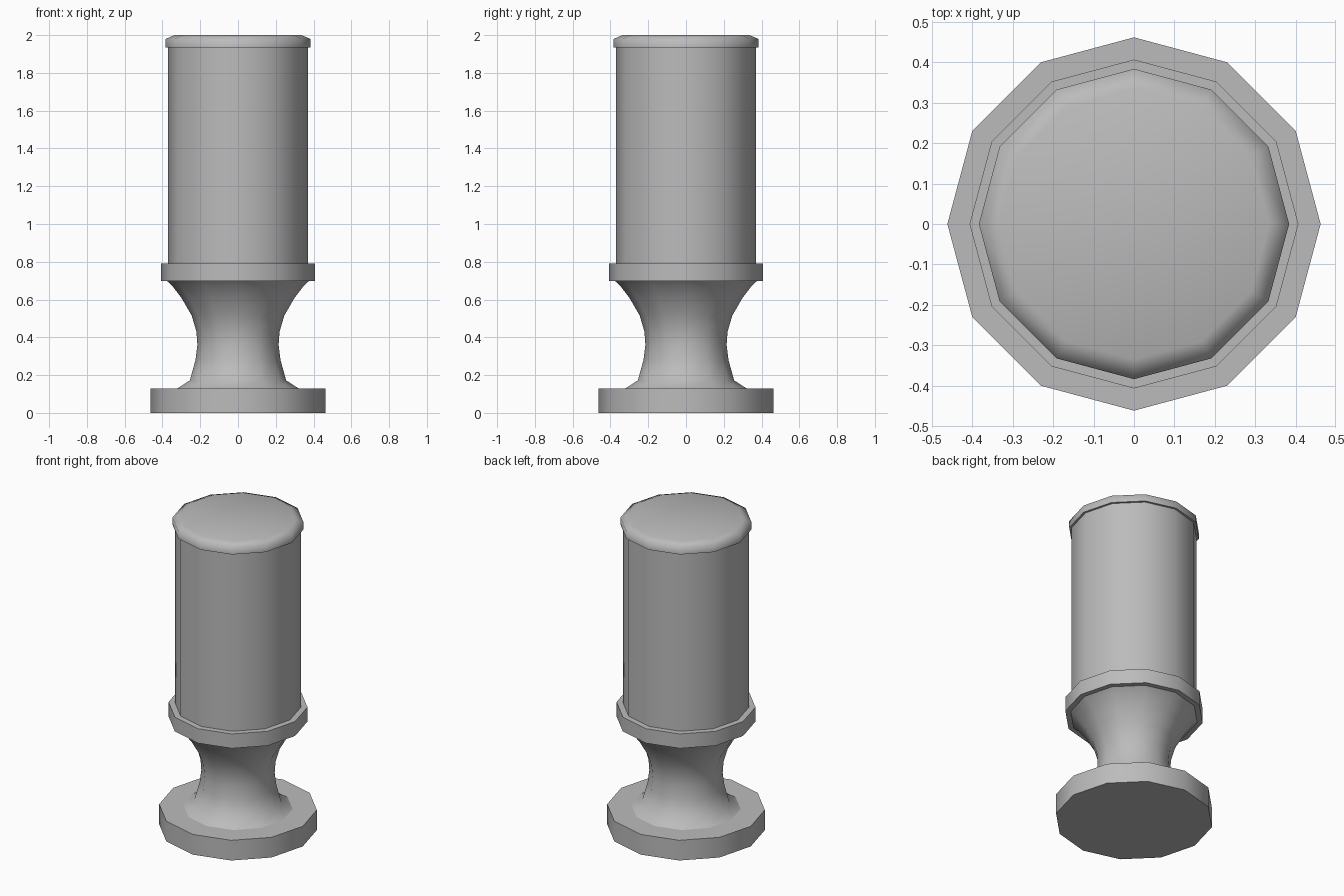
import bpy, bmesh, math

cube = bpy.data.objects.get("Cube")
if cube:
    bpy.data.objects.remove(cube, do_unlink=True)

SIDES = 12

grey = bpy.data.materials.new("plain grey")
grey.use_nodes = True
colour = (0.5, 0.5, 0.5, 1)
grey.diffuse_color = colour
grey.node_tree.nodes["Principled BSDF"].inputs["Base Color"].default_value = colour


def turned_part(name, profile):
    """Lathe a (radius, height) profile into a closed twelve-sided solid."""
    bm = bmesh.new()
    rings = []
    for r, z in profile:
        rings.append([bm.verts.new((r * math.cos(a), r * math.sin(a), z))
                      for a in (math.tau * i / SIDES for i in range(SIDES))])
    for low, high in zip(rings, rings[1:]):
        for i in range(SIDES):
            j = (i + 1) % SIDES
            bm.faces.new((low[i], low[j], high[j], high[i]))
    bm.faces.new(rings[0][::-1])
    bm.faces.new(rings[-1])
    mesh = bpy.data.meshes.new(name)
    bm.to_mesh(mesh)
    bm.free()
    mesh.materials.append(grey)
    obj = bpy.data.objects.new(name, mesh)
    bpy.context.collection.objects.link(obj)
    bpy.ops.object.select_all(action='DESELECT')
    obj.select_set(True)
    bpy.context.view_layer.objects.active = obj
    bpy.ops.object.shade_smooth_by_angle(angle=math.radians(75))
    return obj


# Foot plate
turned_part("base", [(0.462, 0), (0.462, 0.13)])

# Waisted stem flaring at both ends
turned_part("stem", [(0.32, 0.13), (0.255, 0.172), (0.225, 0.28), (0.215, 0.36),
                     (0.22, 0.43), (0.245, 0.515), (0.3, 0.61), (0.35, 0.675),
                     (0.375, 0.697)])

# Ring under the barrel
turned_part("collar", [(0.407, 0.697), (0.407, 0.79)])

# Tall barrel
turned_part("barrel", [(0.37, 0.79), (0.37, 1.935)])

# Lid with a softened rim
turned_part("cap", [(0.384, 1.935), (0.384, 1.98), (0.335, 2.0)])
